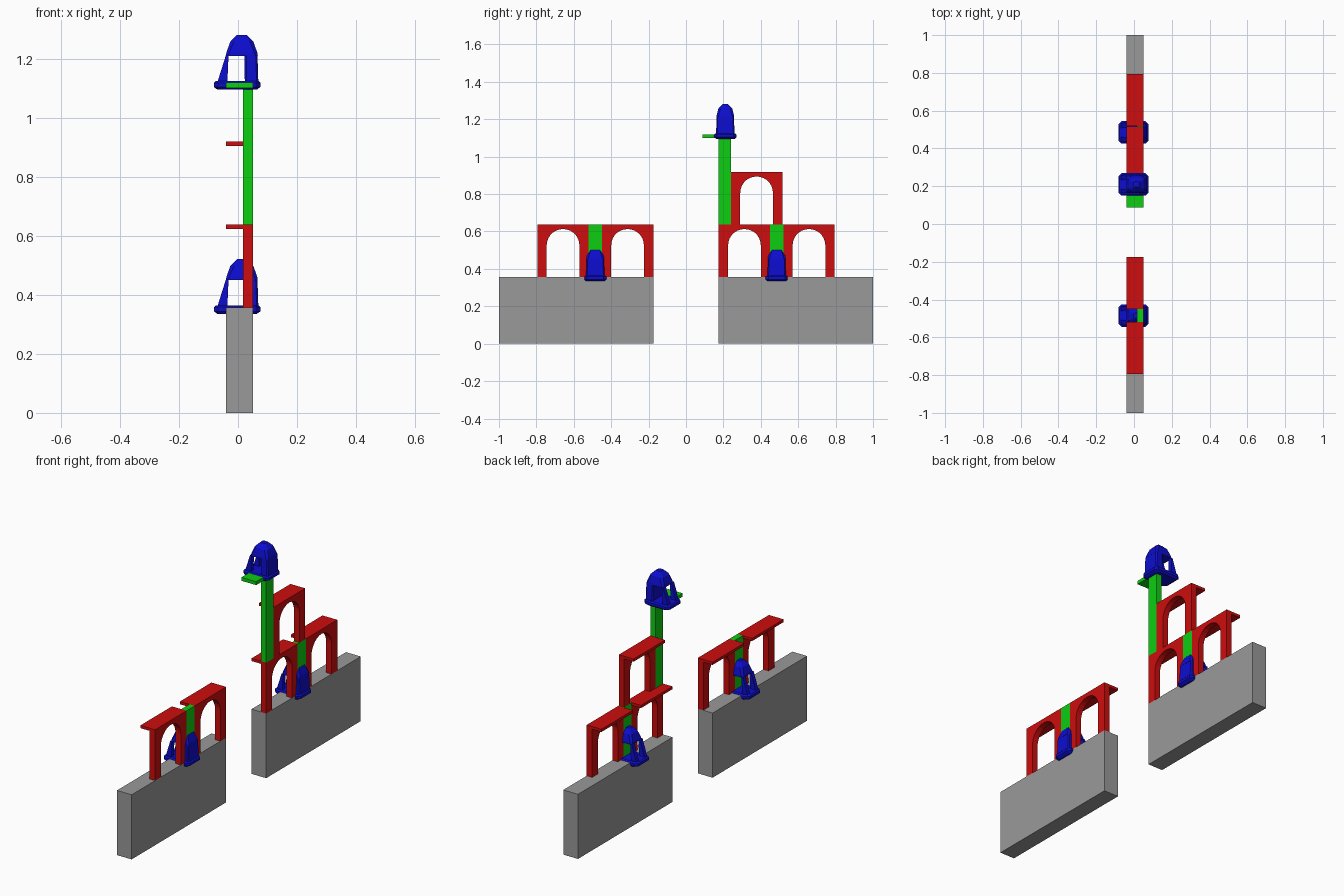
import bpy, bmesh, math

if "Cube" in bpy.data.objects:
    bpy.data.objects.remove(bpy.data.objects["Cube"])


def material(name, rgb):
    m = bpy.data.materials.new(name)
    m.use_nodes = True
    m.diffuse_color = (*rgb, 1)
    m.node_tree.nodes["Principled BSDF"].inputs["Base Color"].default_value = (*rgb, 1)
    return m


GREY = material("stone grey", (0.32, 0.32, 0.32))
RED = material("arch red", (0.61, 0.004, 0.004))
GREEN = material("post green", (0.004, 0.61, 0.006))
BLUE = material("bell blue", (0.004, 0.004, 0.63))

X_IN, X_WALL, X_OUT = -0.04, 0.017, 0.05   # shelf edge, inner and outer wall faces
WALL_TOP = 0.357
STOREY = 0.281


def finish(name, bm, mat):
    bmesh.ops.recalc_face_normals(bm, faces=bm.faces)
    mesh = bpy.data.meshes.new(name)
    bm.to_mesh(mesh)
    bm.free()
    mesh.materials.append(mat)
    ob = bpy.data.objects.new(name, mesh)
    bpy.context.collection.objects.link(ob)
    return ob


def loft(name, rings, mat):
    """Skin a stack of matching point rings and cap both ends."""
    bm = bmesh.new()
    rows = [[bm.verts.new(p) for p in ring] for ring in rings]
    n = len(rows[0])
    for a, b in zip(rows, rows[1:]):
        for i in range(n):
            j = (i + 1) % n
            bm.faces.new((a[i], a[j], b[j], b[i]))
    bm.faces.new(rows[0])
    bm.faces.new(rows[-1])
    return finish(name, bm, mat)


def box(name, x0, x1, y0, y1, z0, z1, mat):
    corners = [(x0, y0), (x1, y0), (x1, y1), (x0, y1)]
    return loft(name, [[(x, y, z) for x, y in corners] for z in (z0, z1)], mat)


def prism_x(name, outline, x0, x1, mat):
    return loft(name, [[(x, y, z) for y, z in outline] for x in (x0, x1)], mat)


def chamfered(cx, cy, hx, hy, c, z):
    """Rectangle with cut corners, as one loft ring."""
    pts = []
    for sx, sy in ((1, 1), (-1, 1), (-1, -1), (1, -1)):
        pair = [(sx * hx, sy * (hy - c)), (sx * (hx - c), sy * hy)]
        pts += pair if sx * sy > 0 else pair[::-1]
    return [(cx + x, cy + y, z) for x, y in pts]


def arch(name, y0, z0):
    """Arched wall panel with a shelf running along its inner top edge."""
    width, leg, steps = 0.275, 0.05, 14
    z1, r = z0 + STOREY, width / 2 - leg
    mid, spring = y0 + width / 2, z0 + STOREY - 0.025 - r
    outline = [(y0, z0), (y0, z1), (y0 + width, z1), (y0 + width, z0), (mid + r, z0)]
    for i in range(steps + 1):
        a = math.pi * i / steps
        outline.append((mid + r * math.cos(a), spring + r * math.sin(a)))
    outline.append((mid - r, z0))
    prism_x(name, outline, X_WALL, X_OUT, RED)
    box(name + "_shelf", X_IN, X_WALL, y0, y0 + width, z1 - 0.015, z1, RED)


def bell(name, y, z):
    """Open hood: flared base, solid back wall, two splayed legs, faceted dome."""
    loft(name + "_base", [
        chamfered(-0.003, y, 0.066, 0.05, 0.015, z - 0.025),
        chamfered(-0.003, y, 0.079, 0.059, 0.015, z - 0.016),
        chamfered(-0.003, y, 0.079, 0.059, 0.015, z - 0.002),
        chamfered(-0.003, y, 0.073, 0.052, 0.015, z + 0.004)], BLUE)
    loft(name + "_back", [
        chamfered(0.046, y, 0.023, 0.049, 0.006, z),
        chamfered(0.044, y, 0.022, 0.047, 0.006, z + 0.092)], BLUE)
    for side, label in ((-1, "front"), (1, "rear")):
        ya, yb = sorted((y + side * 0.024, y + side * 0.047))
        profile = [(-0.07, z), (-0.036, z), (-0.032, z + 0.092), (-0.041, z + 0.092)]
        loft(f"{name}_{label}_leg",
             [[(px, py, pz) for px, pz in profile] for py in (ya, yb)], BLUE)
    loft(name + "_dome", [
        chamfered(0.013, y, 0.054, 0.047, 0.008, z + 0.09),
        chamfered(0.013, y, 0.052, 0.046, 0.01, z + 0.102),
        chamfered(0.013, y, 0.039, 0.037, 0.012, z + 0.138),
        chamfered(0.013, y, 0.016, 0.015, 0.005, z + 0.161)], BLUE)


# Base walls and the lower storey, mirrored front to back
for side, label in ((-1, "front"), (1, "rear")):
    ya, yb = sorted((side * 0.175, side * 1.0))
    box(label + "_wall", X_IN, X_OUT, ya, yb, 0, WALL_TOP, GREY)
    mid = side * 0.485
    arch(label + "_arch_a", mid - 0.31, WALL_TOP)
    arch(label + "_arch_b", mid + 0.035, WALL_TOP)
    box(label + "_post", X_WALL, X_OUT, mid - 0.035, mid + 0.035,
        WALL_TOP, WALL_TOP + STOREY, GREEN)
    bell(label + "_bell", mid, 0.36)

# Upper storey on the rear wall
SECOND = WALL_TOP + STOREY
arch("upper_arch", 0.24, SECOND)
box("tower_post", X_WALL, X_OUT, 0.175, 0.24, SECOND, 1.1, GREEN)
box("tower_shelf", X_IN, X_OUT, 0.087, 0.24, 1.1, 1.119, GREEN)
bell("tower_bell", 0.21, 1.12)
